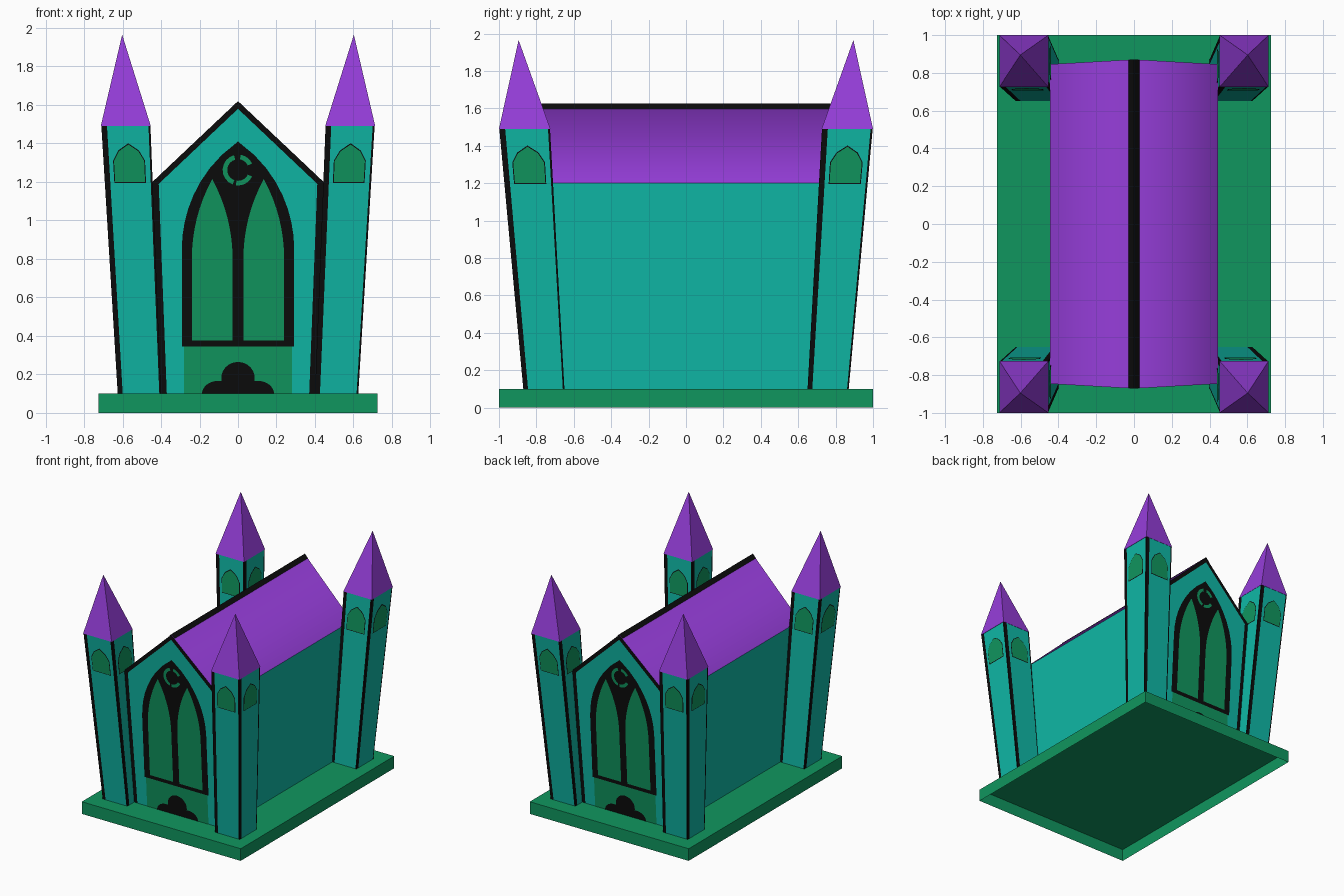
import bpy, bmesh, math
from mathutils import Vector

if "Cube" in bpy.data.objects:
    bpy.data.objects.remove(bpy.data.objects["Cube"])


def material(name, rgb):
    m = bpy.data.materials.new(name)
    m.diffuse_color = (*rgb, 1)
    m.use_nodes = True
    m.node_tree.nodes["Principled BSDF"].inputs["Base Color"].default_value = m.diffuse_color
    return m


TEAL, GREEN, PURPLE, BLACK = range(4)
MATS = [material("teal_wall", (0.0048, 0.479, 0.381)),
        material("green_stone", (0.0052, 0.305, 0.114)),
        material("purple_roof", (0.305, 0.048, 0.701)),
        material("black_trim", (0.0035, 0.0035, 0.0035))]


def build(name, polys, smooth=False):
    """Make one object from (points, colour) polygons."""
    bm = bmesh.new()
    for pts, col in polys:
        f = bm.faces.new([bm.verts.new(p) for p in pts])
        f.material_index = col
        f.smooth = smooth
    bmesh.ops.remove_doubles(bm, verts=bm.verts, dist=1e-5)
    me = bpy.data.meshes.new(name)
    bm.to_mesh(me)
    bm.free()
    for m in MATS:
        me.materials.append(m)
    ob = bpy.data.objects.new(name, me)
    bpy.context.collection.objects.link(ob)
    return ob


def gothic(cx, half, z0, spring, apex, n=8):
    """Pointed arch outline, counter-clockwise in (x, z)."""
    h = apex - spring
    r = (half * half + h * h) / (2 * half)
    right = []
    for i in range(n):
        z = h * i / n
        right.append((math.sqrt(r * r - z * z) - (r - half), spring + z))
    pts = [(half, z0)] + right
    return ([(cx + x, z) for x, z in pts] + [(cx, apex)]
            + [(cx - x, z) for x, z in reversed(pts)])


def lobe(cx, cz, rx, rz, floor, n=20):
    """Ellipse with its lower part cut flat at floor."""
    a0 = -math.asin(min(1, (cz - floor) / rz))
    return [(cx + rx * math.cos(a), cz + rz * math.sin(a))
            for a in (a0 + (math.pi - 2 * a0) * i / n for i in range(n + 1))]


# Plinth, open underneath
X, Y, H = 0.725, 1.0, 0.1
ring = [(-X, -Y), (X, -Y), (X, Y), (-X, Y)]
plinth = [([(x, y, H) for x, y in ring], GREEN)]
for i in range(4):
    a, b = ring[i], ring[(i + 1) % 4]
    plinth.append(([(*a, 0), (*b, 0), (*b, H), (*a, H)], GREEN))
build("plinth", plinth)


def end_wall(pts, side, off):
    """Place an (x, z) outline on the leaning front (1) or back (-1) wall."""
    return [Vector((side * x, -side * (0.78 + 0.06 * (z - 0.1) + off), z))
            for x, z in pts]


# Hall walls: gabled ends and flared sides
BOT, EAVE, ZE, ZR = 0.405, 0.445, 1.2, 1.62
gable = [(-BOT, H), (BOT, H), (EAVE, ZE), (0, ZR), (-EAVE, ZE)]
f, b = end_wall(gable, 1, 0), end_wall(gable, -1, 0)
build("hall_walls", [(f, BLACK), (b, BLACK),
                     ([f[1], b[0], b[4], f[2]], TEAL),
                     ([b[1], f[0], f[4], b[2]], TEAL)])

# Roof slopes and ridge strip
build("hall_roof", [([f[2], b[4], b[3], f[3]], PURPLE),
                    ([b[2], f[4], f[3], b[3]], PURPLE)], smooth=True)
strip = []
for s in (1, -1):
    z = ZR - 0.03 * (ZR - ZE) / EAVE
    q = [(s * 0.03, -0.869, z + 0.005), (s * 0.03, 0.869, z + 0.005),
         (0, 0.871, ZR + 0.005), (0, -0.871, ZR + 0.005)]
    strip.append((q if s > 0 else q[::-1], BLACK))
build("roof_ridge", strip)

# Painted details of both end walls
for side, label in ((1, "front"), (-1, "back")):
    face = [([(-0.37, H), (0.37, H), (0.412, 1.19), (0, 1.58), (-0.412, 1.19)], TEAL, 0.002),
            ([(-0.28, H), (0.28, H), (0.28, 0.36), (-0.28, 0.36)], GREEN, 0.004),
            (gothic(0, 0.292, 0.345, 0.85, 1.41), BLACK, 0.006),
            (gothic(-0.134, 0.106, 0.375, 0.8, 1.215), GREEN, 0.008),
            (gothic(0.134, 0.106, 0.375, 0.8, 1.215), GREEN, 0.008),
            (lobe(0, 0.18, 0.087, 0.085, H), BLACK, 0.006)]
    for s in (1, -1):
        face.append((lobe(s * 0.1, H, 0.087, 0.067, H), BLACK, 0.006))
    # Broken ring in the window head
    for a0, a1 in ((105, 250), (262, 335), (25, 80)):
        n = 8
        for i in range(n):
            t0, t1 = (math.radians(a0 + (a1 - a0) * k / n) for k in (i, i + 1))
            face.append(([(r * math.cos(t), 1.262 + r * math.sin(t)) for r, t in
                          ((0.056, t0), (0.08, t0), (0.08, t1), (0.056, t1))],
                         GREEN, 0.008))
    build(label + "_window_and_door",
          [(end_wall(p, side, off), col) for p, col, off in face])

# Corner towers, leaning outward, with spires
ZT = 1.49
niche = [(-0.078, 1.2), (0.078, 1.2), (0.078, 1.31), (0.05, 1.36), (0, 1.395),
         (-0.05, 1.36), (-0.078, 1.31)]


def square(sx, sy, xi, xo, yi, yo, z):
    x0, x1 = sorted((sx * xi, sx * xo))
    y0, y1 = sorted((sy * yi, sy * yo))
    return [Vector(p) for p in ((x0, y0, z), (x1, y0, z), (x1, y1, z), (x0, y1, z))]


for sx, hx in ((-1, "left"), (1, "right")):
    for sy, hy in ((-1, "front"), (1, "back")):
        low = square(sx, sy, 0.40, 0.625, 0.65, 0.87, H)
        top = square(sx, sy, 0.455, 0.71, 0.727, 0.998, ZT)
        walls, plates = [], []
        for i in range(4):
            a, b2, c, d = low[i], low[(i + 1) % 4], top[(i + 1) % 4], top[i]
            nrm = (b2 - a).cross(d - a).normalized()

            def at(u, z):
                t = (z - H) / (ZT - H)
                return a.lerp(d, t).lerp(b2.lerp(c, t), u)

            # Wall with a wide black edge on the left and a thin one on the right
            for u0, u1, col in ((0, 0.115, BLACK), (0.115, 0.96, TEAL), (0.96, 1, BLACK)):
                walls.append(([at(u0, H), at(u1, H), at(u1, ZT), at(u0, ZT)], col))
            # Pointed niche with a fine outline
            for k, col, off in ((1.06, BLACK, 0.003), (1.0, GREEN, 0.005)):
                plates.append(([at(0.53 + k * x / 0.25, 1.29 + k * (z - 1.29)) + nrm * off
                                for x, z in niche], col))
        tag = hy + "_" + hx
        build(tag + "_tower", walls)
        build(tag + "_tower_niches", plates)
        tip = Vector((sx * 0.602, sy * 0.895, 1.965))
        rim = square(sx, sy, 0.453, 0.713, 0.725, 1.0, ZT)
        build(tag + "_spire", [([rim[i], rim[(i + 1) % 4], tip], PURPLE) for i in range(4)]
              + [(rim[::-1], PURPLE)])
